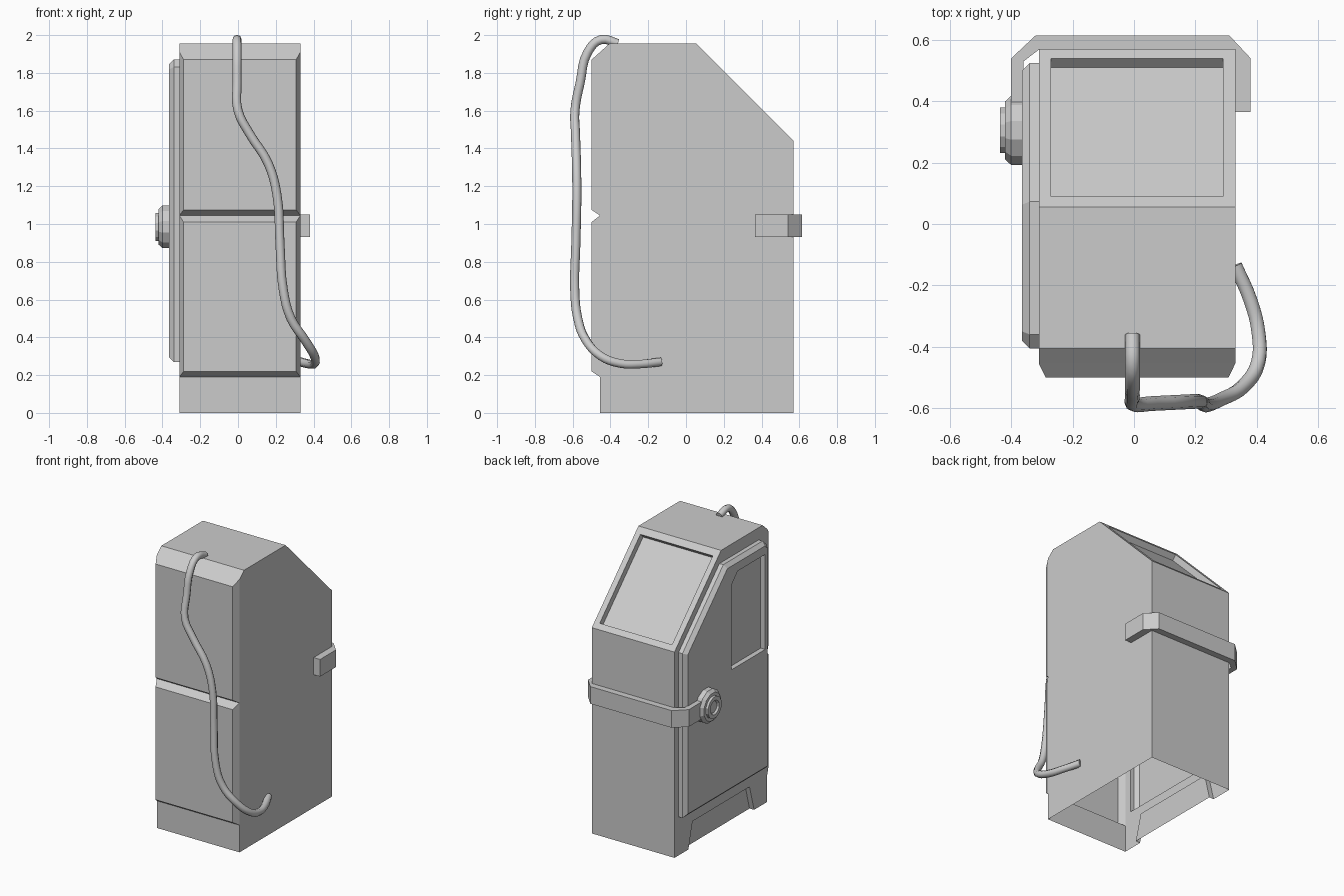
import bpy, bmesh, math

if "Cube" in bpy.data.objects:
    bpy.data.objects.remove(bpy.data.objects["Cube"])

XL, XR = -0.31, 0.33


def finish(bm, name):
    bmesh.ops.recalc_face_normals(bm, faces=bm.faces)
    me = bpy.data.meshes.new(name)
    bm.to_mesh(me)
    bm.free()
    ob = bpy.data.objects.new(name, me)
    bpy.context.collection.objects.link(ob)
    return ob


def loop_at(bm, x, pts):
    return [bm.verts.new((x, y, z)) for y, z in pts]


def bridge(bm, a, b, closed=True):
    n = len(a)
    for i in range(n if closed else n - 1):
        j = (i + 1) % n
        bm.faces.new((a[i], a[j], b[j], b[i]))


def fill(bm, *loops):
    # flat area bounded by the first loop, further loops are holes
    edges = []
    for lp in loops:
        for i, v in enumerate(lp):
            w = lp[(i + 1) % len(lp)]
            edges.append(bm.edges.get((v, w)) or bm.edges.new((v, w)))
    bmesh.ops.triangle_fill(bm, use_beauty=True, edges=edges)


# Cabinet shell: side profile (y, z, side inset) with two bevelled front panels
prof = [(-.455, 0, 0), (-.455, .19, 0), (-.5, .22, .022), (-.5, 1.01, .022),
        (-.455, 1.045, 0), (-.5, 1.075, .022), (-.5, 1.87, .022),
        (-.455, 1.91, 0), (-.405, 1.955, 0), (.055, 1.955, 0),
        (.57, 1.44, 0), (.57, 0, 0)]
bm = bmesh.new()
L = [bm.verts.new((XL + i, y, z)) for y, z, i in prof]
R = [bm.verts.new((XR - i, y, z)) for y, z, i in prof]
for i in range(len(prof) - 1):
    if i != 9:                                   # slope is built with its window
        bm.faces.new((L[i], L[i + 1], R[i + 1], R[i]))
for S in (L, R):
    bm.faces.new(S[1:5])
    bm.faces.new(S[4:8])
flat = [i for i, p in enumerate(prof) if p[2] == 0]
bm.faces.new([R[i] for i in flat])

# Sloped window recess
rect = [(-.27, .09), (.29, .09), (.29, .54), (-.27, .54)]
rim = [bm.verts.new((x, y, 2.01 - y)) for x, y in rect]
deep = [bm.verts.new((x, y - .03, 1.98 - y)) for x, y in rect]
bridge(bm, [L[9], R[9], R[10], L[10]], rim)
bridge(bm, rim, deep)
bm.faces.new(deep)

# Kick recess at the bottom of the left side
notch = [(.416, 0), (.37, .18), (-.26, .18), (-.31, 0)]
n0 = loop_at(bm, XL, notch)
n1 = loop_at(bm, XL + .035, notch)
bridge(bm, n0, n1, closed=False)
bm.faces.new(n1)

# Raised left side panel with bevelled rim and recessed window
outer = [(-.405, .27), (.525, .27), (.525, 1.42), (.073, 1.87), (-.36, 1.87), (-.405, 1.83)]
inner = [(-.38, .295), (.5, .295), (.5, 1.41), (.063, 1.845), (-.35, 1.845), (-.38, 1.818)]
o0 = loop_at(bm, XL, outer)
o1 = loop_at(bm, -.34, outer)
o2 = loop_at(bm, -.365, inner)
fill(bm, [L[i] for i in flat] + n0, o0)
bridge(bm, o0, o1)
bridge(bm, o1, o2)
win = [(-.355, 1.12), (.02, 1.12), (.02, 1.71), (-.05, 1.785), (-.355, 1.785)]
w0 = loop_at(bm, -.365, win)
w1 = loop_at(bm, -.33, win)
fill(bm, o2, w0)
bridge(bm, w0, w1)
bm.faces.new(w1)
finish(bm, "cabinet_body")

# Strap wrapped round the back
plan = [(.38, .365), (.38, .54), (.31, .615), (-.32, .615), (-.40, .54), (-.40, .31),
        (-.36, .31), (-.36, .53), (-.31, .568), (.328, .568), (.328, .365)]
bm = bmesh.new()
lo, hi = [[bm.verts.new((x, y, z)) for x, y in plan] for z in (.93, 1.05)]
bridge(bm, lo, hi)
bm.faces.new(lo)
bm.faces.new(hi)
finish(bm, "back_strap")

# Round knob on the left side
bm = bmesh.new()
rings = []
for r, x in [(.117, -.36), (.117, -.40), (.098, -.42), (.077, -.42),
             (.077, -.437), (.05, -.437), (.04, -.425)]:
    ang = [math.tau * (k + .5) / 12 for k in range(12)]
    rings.append(loop_at(bm, x, [(.305 + r * math.cos(a), .985 + r * math.sin(a)) for a in ang]))
for a, b in zip(rings, rings[1:]):
    bridge(bm, a, b)
bm.faces.new(rings[0])
bm.faces.new(rings[-1])
finish(bm, "side_knob")

# Hose hanging down the front and into the right side
path = [(-.005, -.36, 1.955), (-.005, -.45, 1.976), (-.005, -.52, 1.91), (-.005, -.56, 1.75),
        (0, -.588, 1.6), (.06, -.585, 1.48), (.16, -.58, 1.32), (.207, -.578, 1.15),
        (.222, -.583, .9), (.24, -.589, .65), (.28, -.573, .5), (.355, -.53, .385),
        (.405, -.45, .3), (.405, -.35, .262), (.38, -.25, .258), (.33, -.135, .27)]
cu = bpy.data.curves.new("front_hose", 'CURVE')
cu.dimensions = '3D'
cu.bevel_depth = .024
cu.bevel_resolution = 2
cu.resolution_u = 4
cu.use_fill_caps = True
sp = cu.splines.new('BEZIER')
sp.bezier_points.add(len(path) - 1)
for bp, co in zip(sp.bezier_points, path):
    bp.co = co
    bp.handle_left_type = bp.handle_right_type = 'AUTO'
bpy.context.collection.objects.link(bpy.data.objects.new("front_hose", cu))
